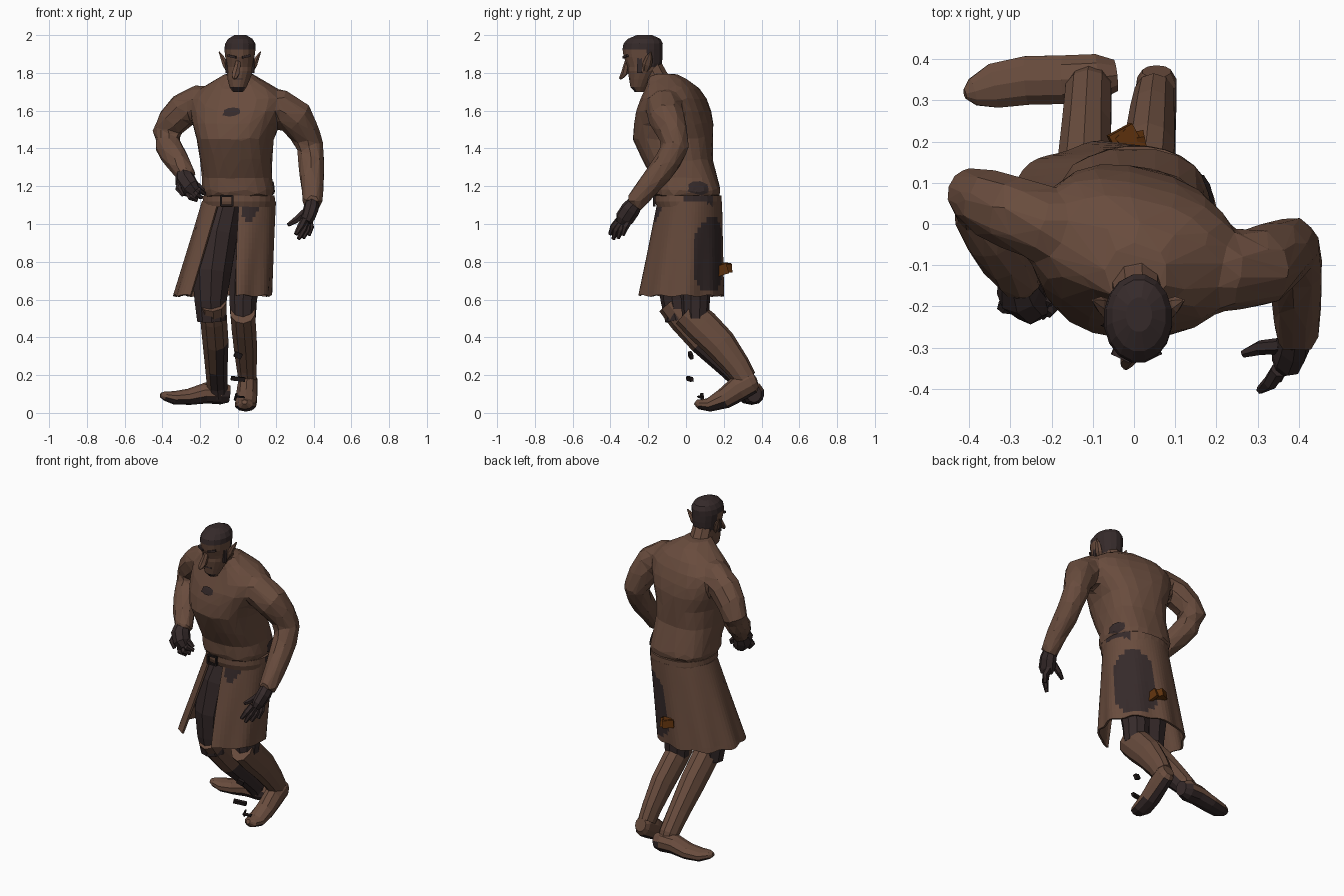
import bpy, bmesh, math
from mathutils import Vector, Matrix

def material(name, rgb):
    m = bpy.data.materials.new(name)
    m.diffuse_color = (*rgb, 1)
    return m

BROWN = material("worn brown", (0.140, 0.072, 0.047))
DARK = material("dark charcoal", (0.036, 0.023, 0.023))
RUST = material("rust leather", (0.115, 0.032, 0.004))
INK = material("black iron", (0.015, 0.010, 0.010))

def finish(name, bm, mats, rule=None):
    bmesh.ops.recalc_face_normals(bm, faces=bm.faces)
    bm.normal_update()
    if rule:
        for f in bm.faces:
            f.material_index = int(rule(f.calc_center_median(), f.normal))
    me = bpy.data.meshes.new(name)
    bm.to_mesh(me)
    bm.free()
    for m in mats:
        me.materials.append(m)
    ob = bpy.data.objects.new(name, me)
    bpy.context.collection.objects.link(ob)
    return ob

def skin(name, rings, mats, rule=None):
    bm = bmesh.new()
    rows = [[bm.verts.new(p) for p in r] for r in rings]
    n = len(rows[0])
    for a, b in zip(rows, rows[1:]):
        for i in range(n):
            j = (i + 1) % n
            bm.faces.new((a[i], a[j], b[j], b[i]))
    bm.faces.new(rows[0])
    bm.faces.new(rows[-1])
    return finish(name, bm, mats, rule)

def tube(name, path, mats, n=8, ref=(0, 1, 0), rule=None):
    """Limb: path of (x, y, z, radius across, radius along ref)."""
    pts = [Vector(p[:3]) for p in path]
    rings = []
    for k, p in enumerate(path):
        t = (pts[min(k + 1, len(pts) - 1)] - pts[max(k - 1, 0)]).normalized()
        s = t.cross(Vector(ref)).normalized()
        u = s.cross(t)
        ra, rb = p[3], p[-1]
        rings.append([pts[k] + s * ra * math.cos(a) + u * rb * math.sin(a)
                      for a in (2 * math.pi * (i + .5) / n for i in range(n))])
    return skin(name, rings, mats, rule)

def stack(name, rows, mats, n=14, power=1.0, twist=0.0, rule=None):
    """Body: level rings of (z, cx, cy, rx, ry)."""
    def sq(v):
        return math.copysign(abs(v) ** power, v)
    rings = []
    for z, cx, cy, rx, ry in rows:
        w = twist * min(max((z - 1.2) / .35, 0), 1)
        ring = []
        for i in range(n):
            a = 2 * math.pi * (i + .5) / n
            x, y = rx * sq(math.cos(a)), ry * sq(math.sin(a))
            ring.append(Vector((cx + x * math.cos(w) - y * math.sin(w),
                                cy + x * math.sin(w) + y * math.cos(w), z)))
        rings.append(ring)
    return skin(name, rings, mats, rule)

def block(name, loc, size, mat, rot=(0, 0, 0)):
    bm = bmesh.new()
    bmesh.ops.create_cube(bm, size=1, matrix=Matrix.Diagonal((*size, 1)))
    ob = finish(name, bm, [mat])
    ob.location, ob.rotation_euler = loc, rot
    return ob

def patch(name, loc, rx, rz, azimuth, target):
    """Thin torn spot laid onto the target surface."""
    bm = bmesh.new()
    mid = bm.verts.new((0, 0, 0))
    loops = [[bm.verts.new((k * rx * math.cos(i * .6283) * (1 + .22 * math.sin(i * 2.3)), 0,
                            k * rz * math.sin(i * .6283))) for i in range(10)] for k in (.5, 1)]
    for i in range(10):
        j = (i + 1) % 10
        bm.faces.new((mid, loops[0][i], loops[0][j]))
        bm.faces.new((loops[0][i], loops[1][i], loops[1][j], loops[0][j]))
    bm.transform(Matrix.Translation(loc) @ Matrix.Rotation(math.radians(azimuth + 90), 4, 'Z'))
    ob = finish(name, bm, [DARK])
    m = ob.modifiers.new("lay on", "SHRINKWRAP")
    m.target, m.offset, m.wrap_mode = target, .006, 'ABOVE_SURFACE'

# Tunic: body and sleeves fused into one faceted skin
body = stack("tunic", [(1.14, .003, .005, .185, .172), (1.175, 0, .005, .194, .182), (1.24, -.005, -.005, .187, .173),
                       (1.34, -.01, -.045, .19, .185), (1.45, -.015, -.07, .2, .21), (1.53, -.01, -.065, .228, .203),
                       (1.60, 0, -.065, .25, .185), (1.665, .005, -.065, .25, .158), (1.72, .005, -.072, .2, .13),
                       (1.765, .005, -.095, .12, .1), (1.795, .005, -.125, .075, .07)],
             [BROWN], n=20, power=.76, twist=-.26)
arm_l = tube("left_sleeve", [(-.1, -.05, 1.64, .08), (-.2, -.01, 1.65, .092), (-.29, .025, 1.605, .092),
                             (-.35, .05, 1.54, .085), (-.385, .07, 1.475, .076), (-.372, .035, 1.42, .074),
                             (-.345, -.03, 1.37, .072), (-.31, -.09, 1.315, .064), (-.265, -.155, 1.245, .052)],
             [BROWN], n=9, ref=(.5, 0, -.8))
arm_r = tube("right_sleeve", [(.1, -.09, 1.63, .08), (.22, -.115, 1.62, .1), (.305, -.105, 1.565, .1),
                              (.355, -.07, 1.48, .084), (.38, -.055, 1.41, .076), (.388, -.09, 1.34, .072),
                              (.39, -.14, 1.27, .07), (.395, -.2, 1.2, .063), (.395, -.28, 1.10, .054)],
             [BROWN], n=9, ref=(.8, .3, 0))
with bpy.context.temp_override(active_object=body, object=body, selected_objects=[body, arm_l, arm_r],
                               selected_editable_objects=[body, arm_l, arm_r]):
    bpy.ops.object.join()
fuse = body.modifiers.new("fuse", "REMESH")
fuse.mode, fuse.voxel_size, fuse.use_smooth_shade = 'VOXEL', .016, False
soft = body.modifiers.new("soften", "SMOOTH")
soft.factor, soft.iterations = .5, 5
low = body.modifiers.new("facet", "DECIMATE")
low.ratio = .045

# Belt with buckle, and torn spots
stack("belt", [(1.09, .005, .015, .188, .17), (1.12, .005, .012, .192, .178), (1.15, .005, .012, .19, .177)],
      [BROWN, DARK], n=28, power=.9, rule=lambda c, n: c.x > .12 and 0 < c.y < .13)
for dx, dz, sx, sz in ((-.03, 0, .01, .055), (.03, 0, .01, .055), (0, .025, .06, .01), (0, -.025, .06, .01)):
    block("buckle_bar", (-.06 + dx, -.168, 1.123 + dz), (sx, .014, sz), INK)
patch("chest_tear", Vector((-.04, -.27, 1.60)), .05, .028, -90, body)
patch("side_tear", Vector((.2, .065, 1.19)), .065, .042, 20, body)

# Open coat skirt, with a dark worn panel at the back right
bm = bmesh.new()
rows, cols = 19, 60
grid, angles = [], []
for r in range(rows):
    t = r / (rows - 1)
    line, degs = [], []
    for c in range(cols):
        a0, a1 = -90 + 16 * t, 236 - 9 * t
        deg = a0 + (a1 - a0) * c / (cols - 1)
        a = math.radians(deg)
        k = 1 + .03 * t * math.sin(9 * a)
        x = .005 - .087 * t + (.19 + .062 * t) * math.cos(a) * k
        y = .02 - .05 * t + (.165 + .055 * t) * math.sin(a) * k
        z = 1.12 - .5 * t + (.005 * math.sin(c * .9) if r == rows - 1 else 0)
        line.append(bm.verts.new((x, y, z)))
        degs.append(deg)
    grid.append(line)
    angles.append(degs)
for r in range(rows - 1):
    for c in range(cols - 1):
        f = bm.faces.new((grid[r][c], grid[r + 1][c], grid[r + 1][c + 1], grid[r][c + 1]))
        z, d = f.calc_center_median().z, angles[r][c] + 2.5
        panel = abs((d - 46) / 33) ** 3 + abs((z - .84) / .19) ** 3 < 1
        tear = abs(d + 72) < 16 * (z - .98) / .12 and z > 1.0
        f.material_index = int(panel or tear)
skirt = finish("coat_skirt", bm, [BROWN, DARK])
thick = skirt.modifiers.new("thickness", "SOLIDIFY")
thick.thickness, thick.offset = .012, 0

# Trousers
tube("left_thigh", [(-.075, .01, 1.11, .10), (-.115, -.02, .95, .118), (-.14, -.045, .75, .11),
                    (-.145, -.045, .6, .09), (-.14, -.03, .49, .08)], [DARK], n=10)
tube("right_thigh", [(.08, .02, 1.11, .10), (.07, .03, .95, .1), (.04, .05, .75, .09),
                     (.027, .05, .6, .077), (.027, .05, .5, .07)], [DARK], n=10)
# Boots
tube("left_boot_shaft", [(-.135, -.075, .59, .075, .084), (-.13, -.01, .51, .074, .09), (-.12, .10, .39, .072, .09),
                         (-.115, .235, .25, .062, .072), (-.11, .325, .15, .058, .06), (-.105, .35, .09, .05, .05)],
     [BROWN, DARK], n=10, rule=lambda c, n: c.z < .34 and n.x > -.3 and n.z < .1)
tube("left_boot_foot", [(-.045, .36, .1, .04, .045), (-.09, .355, .105, .06, .06), (-.17, .35, .105, .062, .055),
                        (-.26, .348, .085, .062, .043), (-.34, .335, .08, .057, .035), (-.39, .32, .09, .035, .024),
                        (-.41, .315, .095, .012)], [BROWN, DARK], n=10, ref=(0, 0, 1),
     rule=lambda c, n: (c.x > -.12 and n.z < .3) or n.z < -.5)
tube("right_boot_shaft", [(.025, .005, .535, .068, .085), (.03, .085, .46, .068, .092), (.038, .18, .365, .065, .087),
                          (.045, .27, .25, .056, .07), (.05, .315, .18, .05, .06)], [BROWN], n=10)
tube("right_boot_foot", [(.055, .37, .175, .036, .04), (.055, .345, .165, .05, .065), (.05, .28, .13, .055, .068),
                         (.045, .20, .075, .058, .055), (.04, .12, .042, .058, .036), (.037, .07, .045, .042, .026),
                         (.035, .05, .058, .014)], [BROWN, DARK], n=10, ref=(0, 0, 1),
     rule=lambda c, n: n.z < -.35 and n.y > -.3 and abs(n.x) < .75)
# Loose straps beside the leg
for x, y, z, sx, sz, r in ((0, .025, .305, .04, .03, .4), (0, .02, .18, .075, .022, .1), (.01, .075, .085, .05, .008, .1),
                           (-.012, .085, .085, .008, .04, .2)):
    block("loose_strap", (x, y, z), (sx, .018, sz), INK, (.2, r, .3))

# Gloved hands
def hand(side, palm, fingers):
    tube(side + "_palm", palm, [DARK], n=8, ref=(.8, .3, 0))
    for root, knuckle, tip in fingers:
        tube(side + "_finger", [(*root, .02), (*knuckle, .018), (*tip, .01)], [DARK], n=6, ref=(.8, .3, .1))

hand("right", [(.395, -.255, 1.13, .038), (.385, -.295, 1.075, .052, .04), (.37, -.325, 1.03, .052, .036),
               (.36, -.34, 1.005, .035, .025)],
     [((.375, -.30, 1.02), (.385, -.32, .985), (.375, -.335, .94)),
      ((.37, -.32, 1.01), (.365, -.345, .97), (.345, -.36, .925)),
      ((.36, -.34, 1.01), (.345, -.37, .97), (.32, -.385, .92)),
      ((.35, -.355, 1.02), (.33, -.385, .985), (.305, -.403, .945)),
      ((.36, -.295, 1.07), (.305, -.30, 1.02), (.265, -.315, .995))])
hand("left", [(-.29, -.13, 1.275, .04), (-.28, -.165, 1.23, .06, .055), (-.255, -.185, 1.19, .066, .05),
              (-.23, -.19, 1.165, .045, .034)],
     [((-.27, -.19, 1.18), (-.25, -.21, 1.14), (-.215, -.2, 1.125)),
      ((-.25, -.195, 1.18), (-.22, -.215, 1.15), (-.19, -.195, 1.14)),
      ((-.24, -.19, 1.195), (-.205, -.21, 1.175), (-.175, -.185, 1.16)),
      ((-.25, -.17, 1.22), (-.21, -.185, 1.2), (-.18, -.18, 1.175)),
      ((-.3, -.18, 1.22), (-.315, -.2, 1.185), (-.29, -.21, 1.15))])

# Neck and head; hair is the upper and rear part of the head
tube("neck", [(.005, -.115, 1.70, .08), (.007, -.155, 1.77, .064), (.01, -.195, 1.85, .06)], [BROWN], n=9)
stack("head", [(1.70, .0, -.247, .028, .025), (1.725, .0, -.25, .046, .045), (1.765, .004, -.24, .06, .062),
               (1.81, .01, -.225, .071, .085), (1.83, .01, -.222, .073, .088), (1.85, .01, -.222, .075, .096),
               (1.885, .01, -.227, .079, .105), (1.925, .01, -.23, .084, .108), (1.955, .012, -.227, .081, .106),
               (1.98, .012, -.222, .066, .088), (2.0, .012, -.22, .032, .042)], [BROWN, DARK], n=16,
      rule=lambda c, n: c.z > 1.935 or (c.y > -.215 and c.z > 1.82) or (c.z < 1.73 and c.y < -.27))
tube("nose", [(.003, -.305, 1.88, .012), (-.003, -.317, 1.835, .018, .016), (-.012, -.325, 1.8, .022, .018),
              (-.018, -.34, 1.78, .017, .012), (-.02, -.35, 1.768, .006)], [BROWN], n=6)
for s, nm in ((-1, "left"), (1, "right")):
    tube(nm + "_ear", [(.01 + s * .062, -.215, 1.81, .012, .014), (.01 + s * .078, -.205, 1.845, .016, .026),
                       (.01 + s * .092, -.195, 1.88, .012, .02), (.01 + s * .11, -.185, 1.912, .003)], [BROWN], n=6)
    block(nm + "_brow", (.006 + s * .036, -.317, 1.887), (.048, .02, .012), DARK, (0, -s * .2, s * .45))
    block(nm + "_sideburn", (.01 + s * .07, -.245, 1.84), (.012, .026, .08), DARK, (0, 0, -s * .1))
block("mouth", (.003, -.298, 1.768), (.045, .01, .007), DARK)

# Rust pouch hanging at the back
block("pouch", (-.012, .185, .765), (.065, .1, .045), RUST, (.1, .1, .5))
block("pouch_flap", (-.01, .2, .785), (.045, .06, .014), RUST, (.1, .1, .75))
block("pouch_clasp", (.02, .19, .757), (.02, .06, .055), RUST, (.3, 0, .2))
